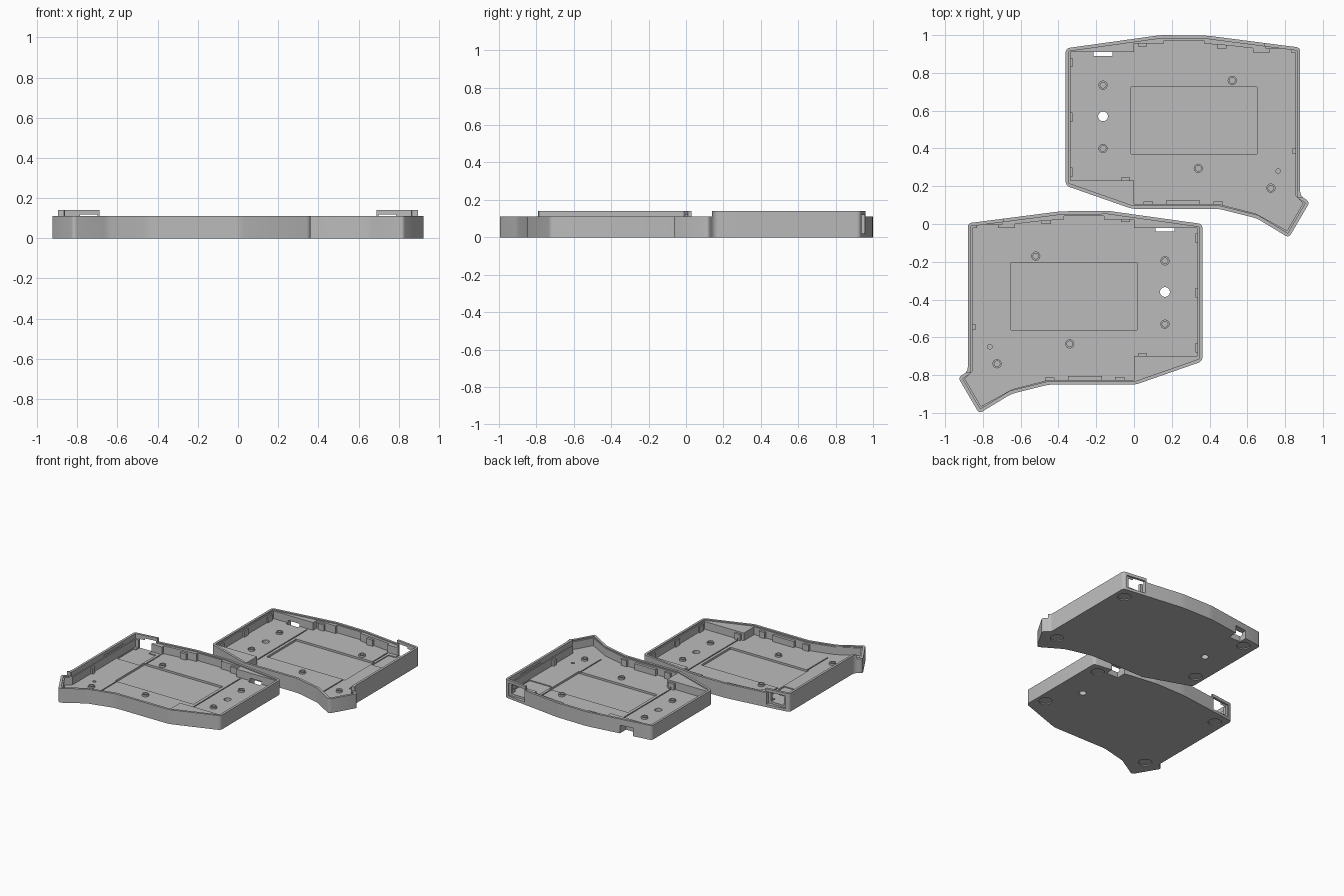
import bpy, bmesh
from mathutils import Vector, Matrix

cube = bpy.data.objects.get("Cube")
if cube:
    bpy.data.objects.remove(cube, do_unlink=True)

grey = bpy.data.materials.new("grey plastic")
grey.use_nodes = True
grey.diffuse_color = (0.5, 0.5, 0.5, 1)
grey.node_tree.nodes["Principled BSDF"].inputs["Base Color"].default_value = grey.diffuse_color

FLOOR, RIM, LIP = 0.043, 0.11, 0.14
helpers = []


def make_object(name, bm):
    bmesh.ops.recalc_face_normals(bm, faces=bm.faces)
    mesh = bpy.data.meshes.new(name)
    bm.to_mesh(mesh)
    bm.free()
    mesh.materials.append(grey)
    obj = bpy.data.objects.new(name, mesh)
    bpy.context.collection.objects.link(obj)
    return obj


def prism(name, points, z0, z1, radius=0.0):
    """Extruded outline with optionally rounded vertical edges."""
    bm = bmesh.new()
    base = bm.faces.new([bm.verts.new((x, y, z0)) for x, y in points])
    top = bmesh.ops.extrude_face_region(bm, geom=[base], use_keep_orig=True)["geom"]
    verts = [g for g in top if isinstance(g, bmesh.types.BMVert)]
    bmesh.ops.translate(bm, verts=verts, vec=(0, 0, z1 - z0))
    if radius:
        upright = [e for e in bm.edges if abs(e.verts[0].co.z - e.verts[1].co.z) > 0.01]
        bmesh.ops.bevel(bm, geom=upright, offset=radius, segments=4,
                        profile=0.5, affect='EDGES')
    return make_object(name, bm)


def box(x0, x1, y0, y1, z0, z1):
    return prism("box_helper", [(x0, y0), (x1, y0), (x1, y1), (x0, y1)], z0, z1)


def disc(x, y, r, z0, z1):
    bm = bmesh.new()
    bmesh.ops.create_cone(bm, cap_ends=True, segments=24, radius1=r, radius2=r,
                          depth=z1 - z0,
                          matrix=Matrix.Translation((x, y, (z0 + z1) / 2)))
    return make_object("disc_helper", bm)


def inset(points, d):
    """Inset a clockwise outline by a constant distance."""
    result = []
    for i, p in enumerate(points):
        a, b, c = Vector(points[i - 1]), Vector(p), Vector(points[(i + 1) % len(points)])
        u, v = (b - a).normalized(), (c - b).normalized()
        n, m = Vector((u.y, -u.x)), Vector((v.y, -v.x))
        result.append(tuple(b + (n + m) * d / (1 + n.dot(m))))
    return result


def combine(target, tool, operation='DIFFERENCE'):
    mod = target.modifiers.new("shape", 'BOOLEAN')
    mod.operation, mod.solver, mod.object = operation, 'EXACT', tool
    tool.hide_render = True
    helpers.append(tool)


outline = [(-.362, .93), (.14, 1.0), (.39, .997), (.88, .934), (.88, .15),
           (.931, .117), (.82, -.073), (.65, .03), (.45, .08), (-.01, .08), (-.362, .203)]
pocket = [(-.335, .91), (0, .91), (0, .955), (.16, .955), (.16, .972), (.37, .972),
          (.37, .955), (.5, .945), (.63, .93), (.63, .908), (.855, .908), (.855, .15),
          (.895, .11), (.81, -.035), (.645, .055), (.45, .105), (0, .105), (0, .23), (-.335, .23)]

# Tray body, lowered everywhere except the outer side and back corner
tray = prism("right_tray", outline, 0, LIP, 0.02)
combine(tray, box(-.6, .69, -.2, 1.2, RIM, .3))
combine(tray, box(.68, 1.1, -.2, .14, RIM, .3))

# Stepped rim and inner pocket
combine(tray, prism("shoulder_helper", inset(outline, .018), .102, .3))
combine(tray, prism("pocket_helper", pocket, FLOOR, .31))

# Clip tabs along the inner walls
for x0, x1, y0, y1 in [(-.345, -.325, .83, .88), (-.345, -.325, .54, .59),
                       (-.345, -.325, .25, .30), (-.07, -.02, .22, .245),
                       (.05, .10, .09, .12), (.17, .35, .09, .125), (.42, .47, .09, .118),
                       (.84, .862, .37, .40), (.02, .07, .94, .965), (.44, .49, .93, .955)]:
    combine(tray, box(x0, x1, y0, y1, FLOOR - .01, .09), 'UNION')

# Floor recess, side bay and grooves
combine(tray, box(-.015, .65, .37, .725, .028, .06))
combine(tray, box(.66, .85, .68, .88, .036, .06))
for x in (-.045, .632):
    combine(tray, box(x, x + .008, .12, .9, .036, .06))

# Screw posts with blind holes
for x, y in [(-.164, .735), (-.164, .4), (.52, .76), (.34, .295), (.725, .19)]:
    combine(tray, disc(x, y, .024, FLOOR - .01, FLOOR + .014), 'UNION')
    combine(tray, disc(x, y, .015, .02, .1))

# Through hole and small pin hole
combine(tray, disc(-.164, .57, .026, -.02, .1))
combine(tray, disc(.763, .28, .012, .025, .1))

# Socket window in the back corner, cable notch beside it, and a side wall slit
combine(tray, box(.70, .85, .928, 1.1, .02, .118))
combine(tray, box(.72, .83, .85, 1.1, .036, .105))
combine(tray, box(-.215, -.115, .89, 1.1, -.02, .062))
combine(tray, box(.84, .866, .53, .77, .115, .126))

# Foot recesses underneath
for x, y in [(.80, .85), (-.27, .86), (-.29, .32), (.79, .11)]:
    combine(tray, disc(x, y, .047, -.02, .008))

# Bake the shape and drop the helpers
bpy.context.view_layer.update()
graph = bpy.context.evaluated_depsgraph_get()
mesh = bpy.data.meshes.new_from_object(tray.evaluated_get(graph))
tray.modifiers.clear()
tray.data = mesh
for tool in helpers:
    bpy.data.objects.remove(tool, do_unlink=True)
mesh.materials.clear()
mesh.materials.append(grey)
for face in mesh.polygons:
    face.material_index = 0

# Mirrored partner tray
partner_mesh = mesh.copy()
partner_mesh.transform(Matrix.Translation((0, -.93, 0)) @ Matrix.Scale(-1, 4, (1, 0, 0)))
partner_mesh.flip_normals()
partner = bpy.data.objects.new("left_tray", partner_mesh)
bpy.context.collection.objects.link(partner)

# Smooth the rounded corners and keep the edges sharp
bpy.context.view_layer.update()
bpy.ops.object.select_all(action='DESELECT')
for obj in (tray, partner):
    obj.select_set(True)
bpy.context.view_layer.objects.active = tray
bpy.ops.object.shade_smooth_by_angle(angle=0.52)
